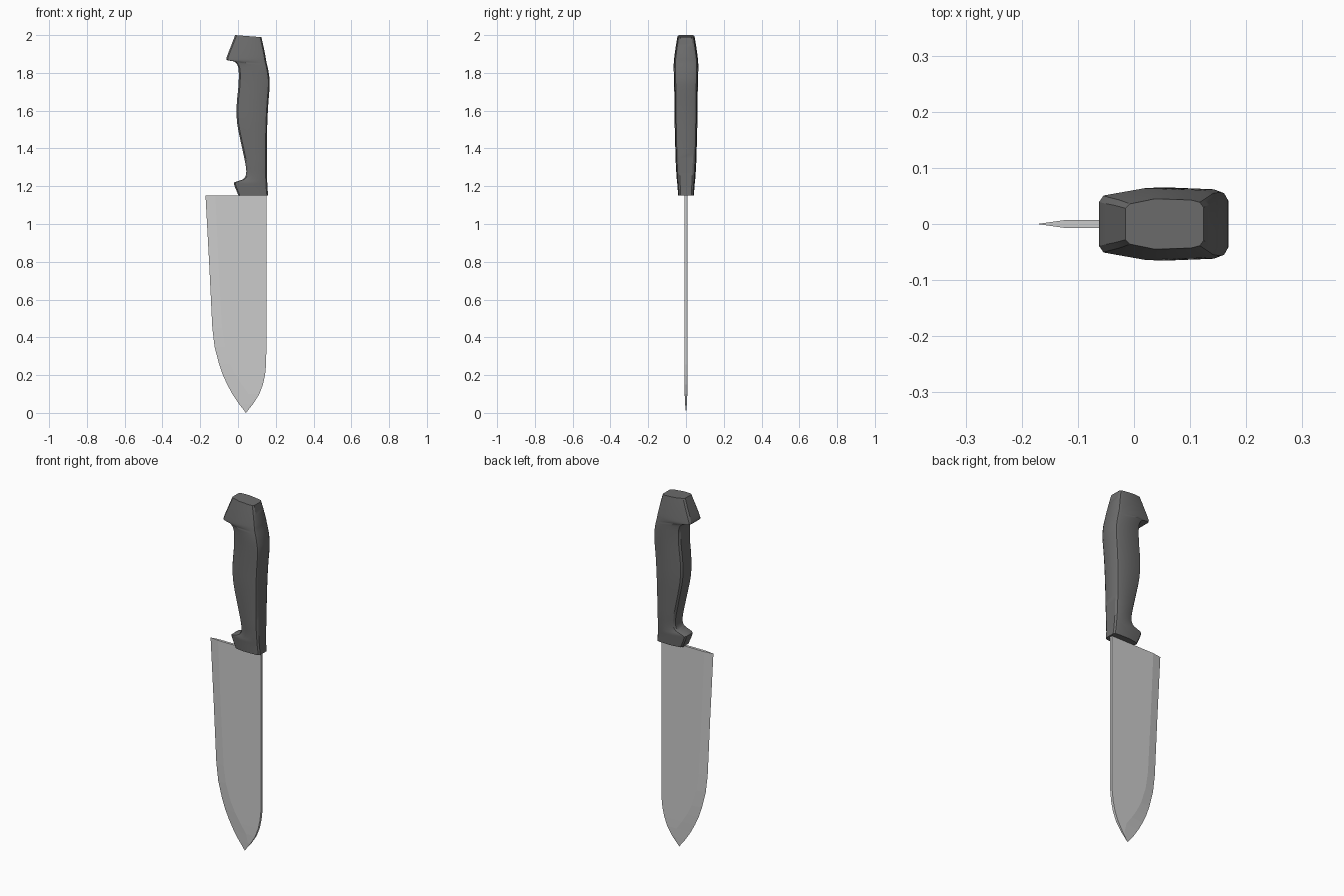
import bpy, math

if "Cube" in bpy.data.objects:
    bpy.data.objects.remove(bpy.data.objects["Cube"])


def loft(name, rings, angle=None):
    """Bridge closed rings of equal length and cap both ends."""
    n = len(rings[0])
    verts = [p for r in rings for p in r]
    faces = []
    for i in range(len(rings) - 1):
        for j in range(n):
            k = (j + 1) % n
            faces.append((i * n + j, i * n + k, (i + 1) * n + k, (i + 1) * n + j))
    faces.append(tuple(reversed(range(n))))
    faces.append(tuple(range(len(verts) - n, len(verts))))
    me = bpy.data.meshes.new(name)
    me.from_pydata(verts, [], faces)
    ob = bpy.data.objects.new(name, me)
    bpy.context.collection.objects.link(ob)
    bpy.ops.object.select_all(action='DESELECT')
    ob.select_set(True)
    bpy.context.view_layer.objects.active = ob
    bpy.ops.object.mode_set(mode='EDIT')
    bpy.ops.mesh.select_all(action='SELECT')
    bpy.ops.mesh.remove_doubles(threshold=0.0003)
    bpy.ops.mesh.normals_make_consistent(inside=False)
    bpy.ops.object.mode_set(mode='OBJECT')
    if angle:
        bpy.ops.object.shade_smooth_by_angle(angle=math.radians(angle))
    return ob


def catmull(rows, steps):
    """Smoothly resample a list of parameter rows."""
    out = []
    for i in range(len(rows) - 1):
        a, b, c, d = (rows[max(i - 1, 0)], rows[i], rows[i + 1],
                      rows[min(i + 2, len(rows) - 1)])
        for s in range(steps):
            t = s / steps
            out.append([0.5 * (2 * q + (r - p) * t + (2 * p - 5 * q + 4 * r - u) * t * t
                               + (3 * q - p - 3 * r + u) * t ** 3)
                        for p, q, r, u in zip(a, b, c, d)])
    out.append(list(rows[-1]))
    return out


# Blade: z, cutting edge x, bevel line x, spine x, half thickness
blade_rows = [
    (1.15, -0.172, -0.12, 0.15, 0.0075),
    (0.78, -0.152, -0.103, 0.15, 0.0075),
    (0.45, -0.136, -0.085, 0.15, 0.0075),
    (0.35, -0.124, -0.07, 0.15, 0.0075),
    (0.257, -0.10, -0.04, 0.149, 0.0075),
    (0.20, -0.08, -0.012, 0.143, 0.0075),
    (0.15, -0.057, 0.02, 0.132, 0.0075),
    (0.10, -0.03, 0.055, 0.113, 0.007),
    (0.05, 0.003, 0.065, 0.082, 0.005),
    (0.02, 0.027, 0.053, 0.058, 0.002),
    (0.0, 0.0415, 0.042, 0.0425, 0.0001),
]
loft("blade", [[(e, 0, z), (b, -t, z), (s, -t, z), (s, t, z), (b, t, z)]
               for z, e, b, s, t in blade_rows])

# Handle: belly side x and z, back side x and z, half width
handle_rows = [
    (0.003, 1.15, 0.16, 1.15, 0.042),
    (-0.021, 1.21, 0.156, 1.19, 0.045),
    (-0.013, 1.223, 0.155, 1.215, 0.047),
    (0.028, 1.238, 0.154, 1.24, 0.049),
    (0.043, 1.265, 0.153, 1.27, 0.051),
    (0.040, 1.315, 0.153, 1.32, 0.054),
    (0.020, 1.41, 0.153, 1.41, 0.057),
    (-0.004, 1.53, 0.155, 1.53, 0.060),
    (-0.007, 1.63, 0.160, 1.63, 0.061),
    (0.003, 1.74, 0.168, 1.74, 0.063),
    (0.002, 1.825, 0.164, 1.79, 0.065),
    (-0.018, 1.859, 0.158, 1.825, 0.065),
    (-0.057, 1.867, 0.150, 1.86, 0.064),
    (-0.060, 1.882, 0.146, 1.885, 0.062),
    (-0.036, 1.945, 0.136, 1.935, 0.054),
    (-0.015, 2.0, 0.124, 1.989, 0.045),
]


def handle_ring(lx, lz, rx, rz, w):
    span = rx - lx
    half = [(0, 0.62), (0.008, 0.80), (0.38 * span, 1.0), (span - 0.022, 0.95),
            (span - 0.007, 0.86), (span, 0.66)]
    pts = [(d, -f * w) for d, f in half] + [(d, f * w) for d, f in reversed(half)]
    return [(lx + d, y, lz + (rz - lz) * d / span) for d, y in pts]


handle = loft("handle", [handle_ring(*r) for r in catmull(handle_rows, 3)], 32)
dark = bpy.data.materials.new("dark_grey")
dark.diffuse_color = (0.15, 0.15, 0.15, 1)
dark.use_nodes = True
dark.node_tree.nodes["Principled BSDF"].inputs["Base Color"].default_value = dark.diffuse_color
handle.data.materials.append(dark)
